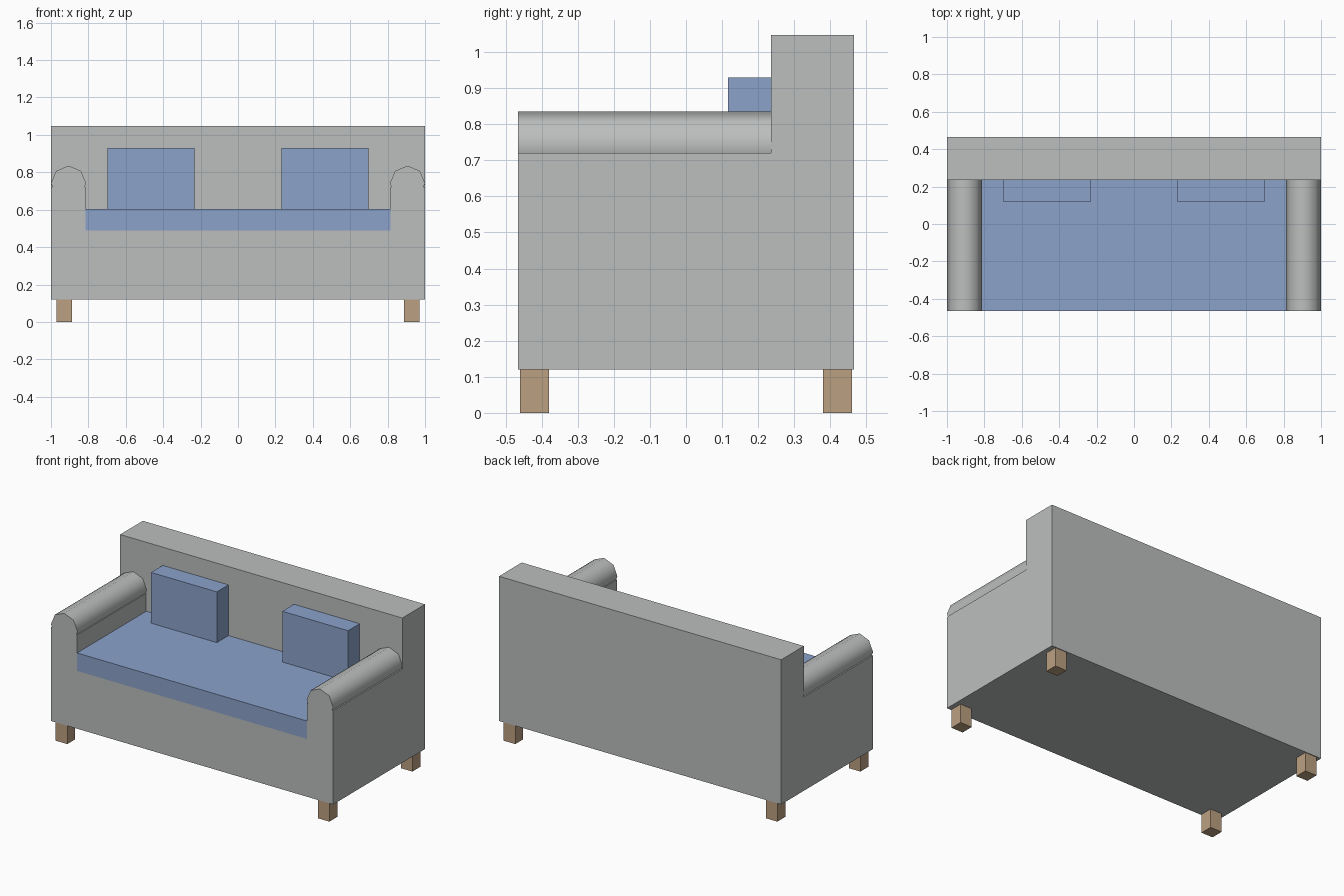
import bpy
import math

if "Cube" in bpy.data.objects:
    bpy.data.objects.remove(bpy.data.objects["Cube"])


def material(name, rgb):
    m = bpy.data.materials.new(name)
    m.diffuse_color = (*rgb, 1.0)
    m.use_nodes = True
    m.node_tree.nodes["Principled BSDF"].inputs["Base Color"].default_value = m.diffuse_color
    return m


GREY = material("grey fabric", (0.50, 0.52, 0.51))
BLUE = material("blue fabric", (0.26, 0.36, 0.59))
WOOD = material("light wood", (0.50, 0.35, 0.22))


def box(name, x, y, z, mat):
    """Axis-aligned box from (min, max) ranges."""
    bpy.ops.mesh.primitive_cube_add(
        size=1, location=[(r[0] + r[1]) / 2 for r in (x, y, z)])
    ob = bpy.context.object
    ob.name = name
    ob.scale = [r[1] - r[0] for r in (x, y, z)]
    bpy.ops.object.transform_apply(location=False, rotation=False, scale=True)
    ob.data.materials.append(mat)
    return ob


def span(side, a, b):
    """Range a..b mirrored to the given side of x = 0 or y = 0."""
    return tuple(sorted((side * a, side * b)))


FRONT, REAR, BACK = -0.465, 0.465, 0.235
BOTTOM, SEAT, SEAT_TOP = 0.12, 0.49, 0.605
ARM = 0.815          # inner face of the arms

# Frame and backrest
box("base", (-1, 1), (FRONT, BACK), (BOTTOM, SEAT), GREY)
box("backrest", (-1, 1), (BACK, REAR), (BOTTOM, 1.047), GREY)

# Seat cushion between the arms
box("seat_cushion", (-ARM, ARM), (FRONT, BACK), (SEAT, SEAT_TOP), BLUE)

for side, label in ((-1, "left"), (1, "right")):
    # Arm panel with an eight-sided rolled top
    box(f"{label}_arm", span(side, ARM, 1), (FRONT, BACK), (SEAT, 0.72), GREY)
    bpy.ops.mesh.primitive_cylinder_add(
        vertices=8, radius=0.094, depth=BACK - FRONT,
        location=(side * 0.906, (FRONT + BACK) / 2, 0.741),
        rotation=(math.pi / 2, 0, 0))
    roll = bpy.context.object
    roll.name = f"{label}_arm_roll"
    roll.data.materials.append(GREY)
    bpy.ops.object.shade_smooth_by_angle(angle=math.radians(50))

    # Back pillow
    box(f"{label}_pillow", span(side, 0.232, 0.698), (0.117, BACK),
        (SEAT_TOP, 0.93), BLUE)

    # Legs
    for end, place in ((-1, "front"), (1, "back")):
        box(f"{label}_{place}_leg", span(side, 0.888, 0.97),
            span(end, 0.38, 0.46), (0, BOTTOM), WOOD)
